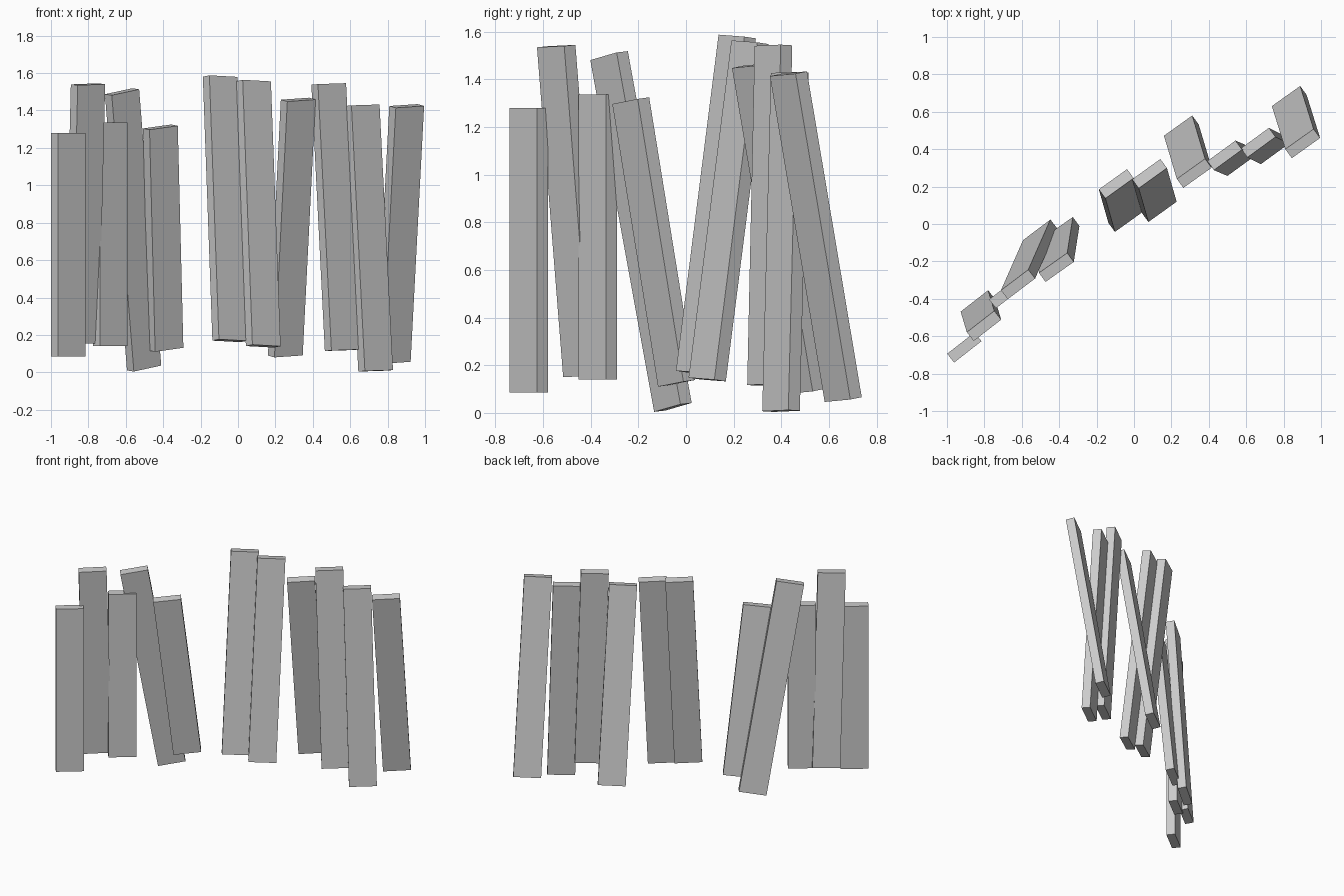
import bpy, bmesh, math
from mathutils import Vector, Matrix

if "Cube" in bpy.data.objects:
    bpy.data.objects.remove(bpy.data.objects["Cube"])

WIDTH, THICK = 0.186, 0.06

# Each plank: centre of bottom end, centre of top end, heading of its wide side
PLANKS = [
    ((-0.907, -0.660, 0.085), (-0.907, -0.660, 1.280), 38),
    ((-0.835, -0.435, 0.155), (-0.802, -0.545, 1.540), 38),
    ((-0.683, -0.370, 0.140), (-0.683, -0.370, 1.337), 38),
    ((-0.502, -0.055, 0.023), (-0.620, -0.323, 1.500), 38),
    ((-0.385, -0.040, 0.124), (-0.415, -0.232, 1.311), 36),
    ((-0.044, 0.036, 0.169), (-0.095, 0.215, 1.580), 36),
    ((0.135, 0.089, 0.140), (0.083, 0.269, 1.556), 36),
    ((0.253, 0.502, 0.090), (0.322, 0.271, 1.458), 36),
    ((0.557, 0.336, 0.118), (0.485, 0.367, 1.542), 36),
    ((0.736, 0.399, 0.008), (0.664, 0.435, 1.428), 36),
    ((0.830, 0.660, 0.056), (0.902, 0.430, 1.424), 36),
]


def plank(name, bottom, top, heading):
    bottom, top = Vector(bottom), Vector(top)
    axis = (top - bottom).normalized()
    a = math.radians(heading)
    side = Vector((math.cos(a), math.sin(a), 0))
    side = (side - axis * side.dot(axis)).normalized()
    depth = axis.cross(side)
    mesh = bpy.data.meshes.new(name)
    bm = bmesh.new()
    bmesh.ops.create_cube(bm, size=1)
    bmesh.ops.scale(bm, vec=(WIDTH, THICK, (top - bottom).length), verts=bm.verts)
    bm.to_mesh(mesh)
    bm.free()
    obj = bpy.data.objects.new(name, mesh)
    rot = Matrix((side, depth, axis)).transposed().to_4x4()
    obj.matrix_world = Matrix.Translation((bottom + top) / 2) @ rot
    bpy.context.collection.objects.link(obj)


# Row of leaning fence planks with a gap in the middle
for i, (b, t, h) in enumerate(PLANKS, 1):
    plank(f"plank_{i:02d}", b, t, h)
